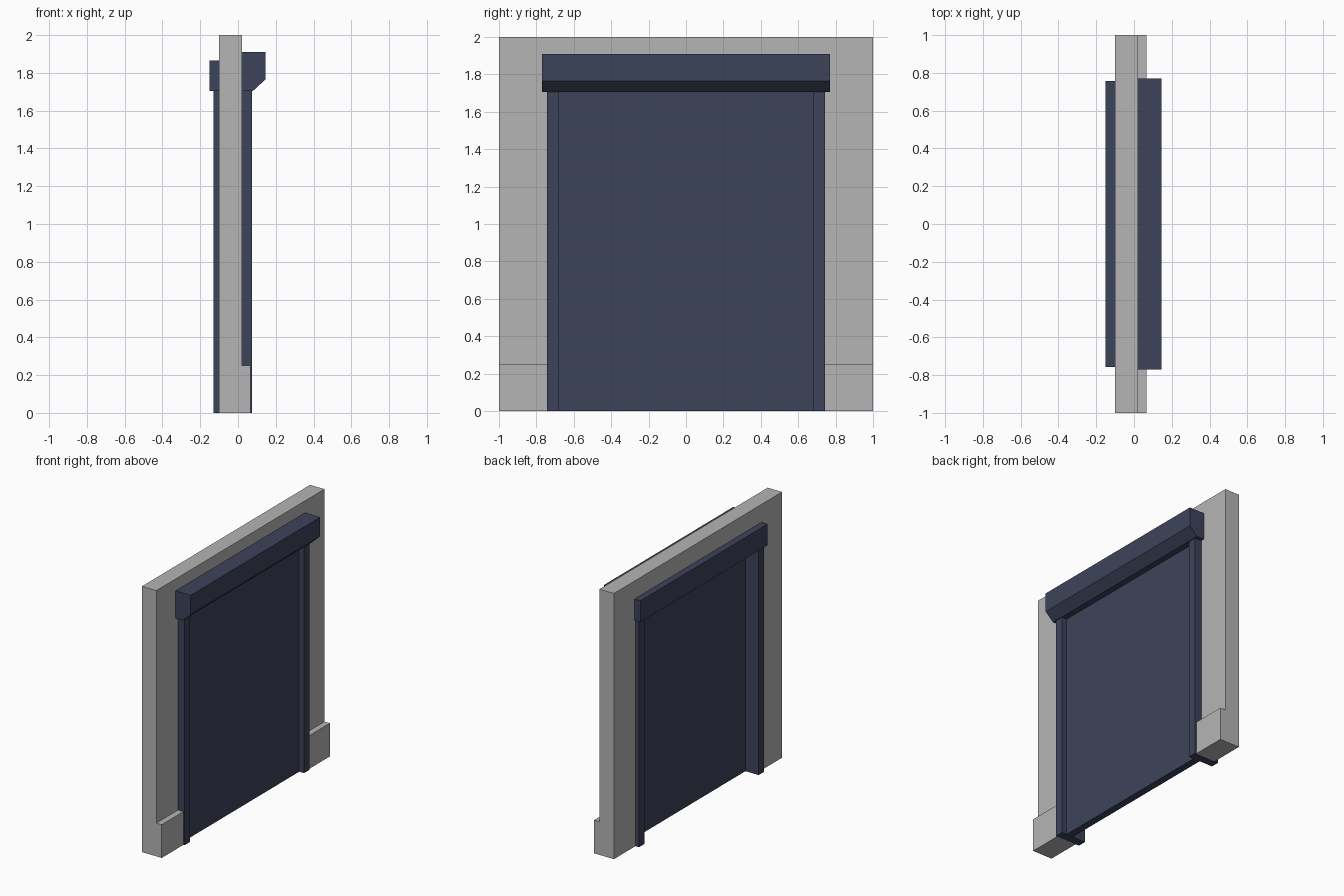
import bpy
import bmesh

cube = bpy.data.objects.get("Cube")
if cube:
    bpy.data.objects.remove(cube, do_unlink=True)


def make_material(name, rgb):
    mat = bpy.data.materials.new(name)
    mat.use_nodes = True
    colour = (*rgb, 1.0)
    mat.diffuse_color = colour
    mat.node_tree.nodes["Principled BSDF"].inputs["Base Color"].default_value = colour
    return mat


def extrude_profile(name, profile, y0, y1, mat):
    """Sweep a closed x-z outline along y into a flat-shaded solid."""
    bm = bmesh.new()
    face = bm.faces.new([bm.verts.new((x, y0, z)) for x, z in profile])
    swept = bmesh.ops.extrude_face_region(bm, geom=[face])["geom"]
    verts = [g for g in swept if isinstance(g, bmesh.types.BMVert)]
    bmesh.ops.translate(bm, verts=verts, vec=(0, y1 - y0, 0))
    bmesh.ops.recalc_face_normals(bm, faces=bm.faces)
    mesh = bpy.data.meshes.new(name)
    bm.to_mesh(mesh)
    bm.free()
    mesh.materials.append(mat)
    obj = bpy.data.objects.new(name, mesh)
    bpy.context.scene.collection.objects.link(obj)
    return obj


def box(name, x0, x1, y0, y1, z0, z1, mat):
    outline = [(x0, z0), (x1, z0), (x1, z1), (x0, z1)]
    return extrude_profile(name, outline, y0, y1, mat)


grey = make_material("wall grey", (0.46, 0.46, 0.46))
navy = make_material("navy metal", (0.047, 0.055, 0.102))

# Key sizes
wall_back, wall_face = -0.10, 0.02
half_opening, opening_top = 0.743, 1.705
jamb_width = 0.065
plinth_face, plinth_top = 0.065, 0.25

# Wall with a stepped plinth
wall = extrude_profile("wall", [
    (wall_back, 0), (plinth_face, 0), (plinth_face, plinth_top),
    (wall_face, plinth_top), (wall_face, 2), (wall_back, 2)], -1, 1, grey)

# Doorway cut through the wall
cutter = box("doorway_cutter", -0.5, 0.5, -half_opening, half_opening,
             -0.5, opening_top, grey)
cutter.hide_render = True
cut = wall.modifiers.new("doorway", 'BOOLEAN')
cut.operation = 'DIFFERENCE'
cut.solver = 'EXACT'
cut.object = cutter
bpy.context.view_layer.objects.active = wall
bpy.ops.object.modifier_apply(modifier=cut.name)
bpy.data.objects.remove(cutter, do_unlink=True)

# Jambs lining both sides of the doorway
for side, sign in (("near", -1), ("far", 1)):
    edges = sorted((sign * half_opening, sign * (half_opening - jamb_width)))
    box(f"{side}_jamb", -0.13, 0.075, *edges, 0, opening_top, navy)

# Door panel between the jambs
inner = half_opening - jamb_width
box("door_panel", -0.02, 0.035, -inner, inner, 0, opening_top, navy)

# Roller housing with a chamfered lower edge
extrude_profile("roller_housing", [
    (wall_face, opening_top), (0.08, opening_top), (0.145, 1.765),
    (0.145, 1.91), (wall_face, 1.91)], -0.77, 0.77, navy)

# Plain cover on the opposite side
box("rear_header", -0.15, wall_back, -0.757, 0.757, opening_top, 1.865, navy)
